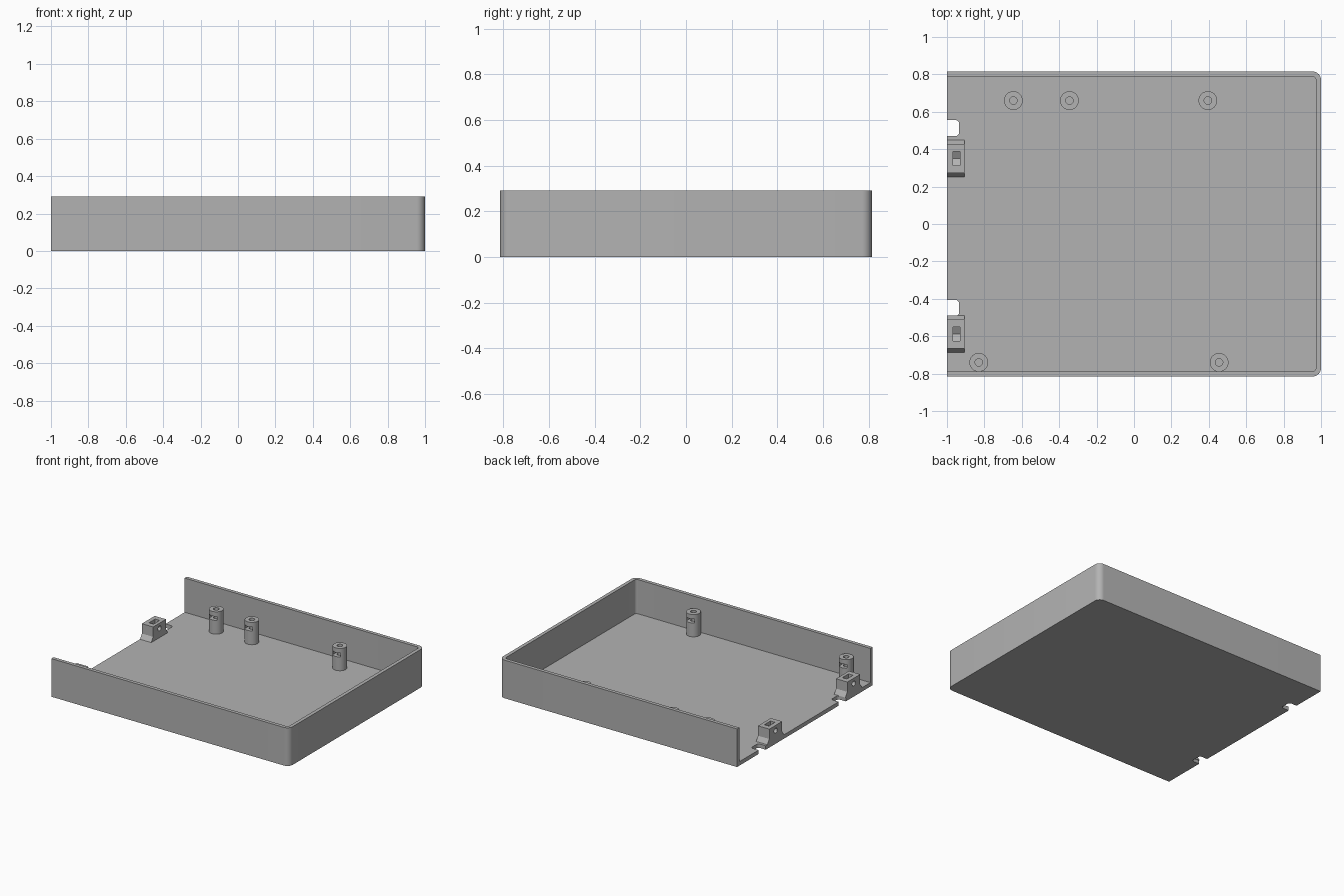
import bpy, bmesh, math
from mathutils import Matrix, Vector

if "Cube" in bpy.data.objects:
    bpy.data.objects.remove(bpy.data.objects["Cube"], do_unlink=True)

grey = bpy.data.materials.new("plain grey")
grey.use_nodes = True
COLOUR = (0.45, 0.45, 0.45, 1)
grey.diffuse_color = COLOUR
grey.node_tree.nodes["Principled BSDF"].inputs["Base Color"].default_value = COLOUR

HALF_Y, HEIGHT, WALL, FLOOR = 0.815, 0.29, 0.027, 0.03


def prism(name, outline, start, end, axis="z"):
    """Extrude a closed outline: (x, y) along z, or (y, z) along x."""
    bm = bmesh.new()
    place = (lambda p: (p[0], p[1], start)) if axis == "z" else (lambda p: (start, p[0], p[1]))
    face = bm.faces.new([bm.verts.new(place(p)) for p in outline])
    step = Vector((0, 0, end - start)) if axis == "z" else Vector((end - start, 0, 0))
    new = bmesh.ops.extrude_face_region(bm, geom=[face])["geom"]
    bmesh.ops.translate(bm, vec=step, verts=[v for v in new if isinstance(v, bmesh.types.BMVert)])
    bmesh.ops.recalc_face_normals(bm, faces=bm.faces)
    mesh = bpy.data.meshes.new(name)
    bm.to_mesh(mesh)
    bm.free()
    mesh.materials.append(grey)
    obj = bpy.data.objects.new(name, mesh)
    bpy.context.collection.objects.link(obj)
    return obj


def arc(cx, cy, r, a0, a1, n=8):
    return [(cx + r * math.cos(math.radians(a0 + (a1 - a0) * i / n)),
             cy + r * math.sin(math.radians(a0 + (a1 - a0) * i / n))) for i in range(n + 1)]


def circle(cx, cy, r, n=32):
    return arc(cx, cy, r, 0, 360, n)[:-1]


def d_shape(x0, x1, y0, y1, r):
    """Rectangle whose +x corners are rounded."""
    return ([(x0, y1), (x0, y0)] + arc(x1 - r, y0 + r, r, -90, 0)
            + arc(x1 - r, y1 - r, r, 0, 90))


def rect(x0, x1, y0, y1):
    return [(x0, y0), (x1, y0), (x1, y1), (x0, y1)]


def cut(obj, cutter):
    mod = obj.modifiers.new("cut", "BOOLEAN")
    mod.operation, mod.solver, mod.object = "DIFFERENCE", "EXACT", cutter
    cutter.hide_render = True
    bpy.context.view_layer.objects.active = obj
    bpy.ops.object.modifier_apply(modifier=mod.name)
    bpy.data.objects.remove(cutter, do_unlink=True)


def smooth(obj):
    bpy.ops.object.select_all(action="DESELECT")
    obj.select_set(True)
    bpy.context.view_layer.objects.active = obj
    bpy.ops.object.shade_smooth_by_angle(angle=math.radians(30))


# Tray: floor and three walls, open on the -x side
tray = prism("tray", d_shape(-1, 1, -HALF_Y, HALF_Y, 0.045), 0, HEIGHT)
inner = HALF_Y - WALL
cut(tray, prism("cavity", d_shape(-1.2, 1 - WALL, -inner, inner, 0.02), FLOOR, 0.5))
for y in (0.47, -0.492):
    cut(tray, prism("notch", d_shape(-1.2, -0.935, y, y + 0.086, 0.02), -0.1, 0.1))
smooth(tray)

# Screw posts, each with a nut slot facing the middle of the tray
posts = [(-0.645, 0.66), (-0.345, 0.66), (0.395, 0.66), (-0.83, -0.74), (0.455, -0.74)]
for i, (x, y) in enumerate(posts):
    post = prism(f"screw_post_{i + 1}", circle(x, y, 0.05), FLOOR - 0.005, 0.2)
    cut(post, prism("screw_hole", circle(x, y, 0.02), 0.09, 0.3))
    s = -1 if y > 0 else 1
    ya, yb = sorted((y - s * 0.03, y + s * 0.1))
    cut(post, prism("nut_slot", rect(x - 0.033, x + 0.033, ya, yb), 0.135, 0.165))
    smooth(post)

# Mounting blocks on the open edge: flared foot, nut pocket from above, screw hole
for name, y in (("back_mount", 0.35), ("front_mount", -0.588)):
    foot = FLOOR - 0.005
    side = [(0.1, foot), (0.1, FLOOR), (0.077, 0.065), (0.077, 0.14)]
    outline = [(y + a, z) for a, z in side] + [(y - a, z) for a, z in reversed(side)]
    mount = prism(name, outline, -1, -0.905, "x")
    cut(mount, prism("hole", circle(y, 0.1, 0.019), -1.1, -0.8, "x"))
    pocket = [(y, 0.057), (y + 0.037, 0.078), (y + 0.037, 0.2), (y - 0.037, 0.2), (y - 0.037, 0.078)]
    cut(mount, prism("nut_pocket", pocket, -0.968, -0.93, "x"))
    smooth(mount)
